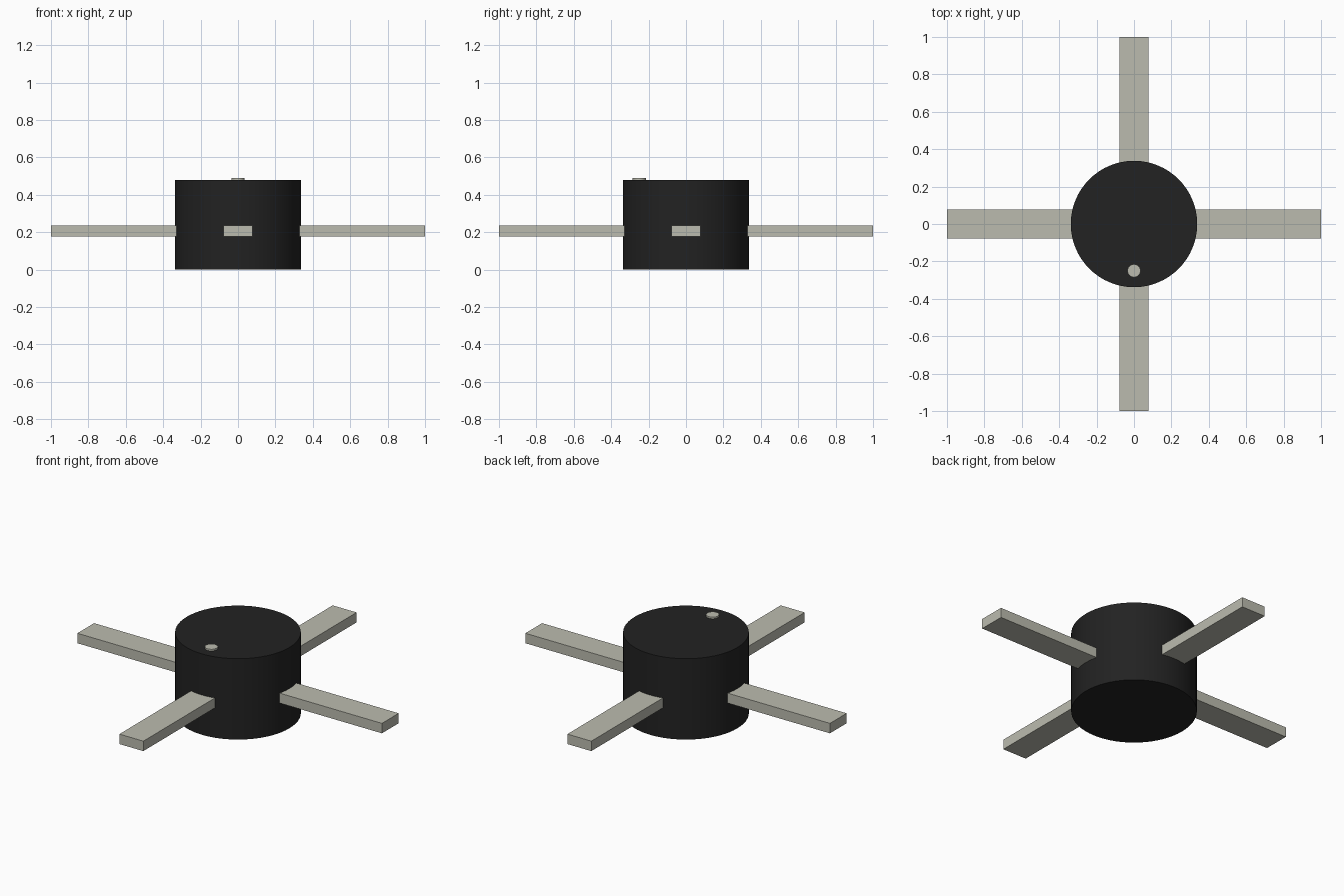
import bpy
import math

cube = bpy.data.objects.get("Cube")
if cube:
    bpy.data.objects.remove(cube, do_unlink=True)


def make_material(name, rgb):
    mat = bpy.data.materials.new(name)
    mat.use_nodes = True
    color = (*rgb, 1.0)
    mat.diffuse_color = color
    mat.node_tree.nodes["Principled BSDF"].inputs["Base Color"].default_value = color
    return mat


black = make_material("matte black", (0.016, 0.016, 0.016))
grey = make_material("warm light grey", (0.50, 0.50, 0.43))


def cylinder(name, radius, z0, z1, x, y, sides, mat):
    bpy.ops.mesh.primitive_cylinder_add(
        vertices=sides, radius=radius, depth=z1 - z0, location=(x, y, (z0 + z1) / 2))
    obj = bpy.context.object
    obj.name = name
    obj.data.materials.append(mat)
    bpy.ops.object.shade_smooth_by_angle(angle=math.radians(35))
    return obj


# Central drum
cylinder("drum_body", 0.338, 0.0, 0.48, 0, 0, 64, black)

# Small round marker near the front of the drum's top
cylinder("top_marker", 0.035, 0.47, 0.49, 0, -0.25, 24, grey)

# Four flat arms, rooted inside the drum
INNER, OUTER, WIDTH, Z0, Z1 = 0.28, 1.0, 0.157, 0.177, 0.236
for i, side in enumerate(("left", "back", "right", "front")):
    angle = i * math.pi / 2
    mid = (INNER + OUTER) / 2
    bpy.ops.mesh.primitive_cube_add(
        size=1, location=(mid * math.cos(angle), mid * math.sin(angle), (Z0 + Z1) / 2),
        rotation=(0, 0, angle))
    arm = bpy.context.object
    arm.name = side + "_arm"
    arm.scale = (OUTER - INNER, WIDTH, Z1 - Z0)
    bpy.ops.object.transform_apply(location=False, rotation=True, scale=True)
    arm.data.materials.append(grey)
